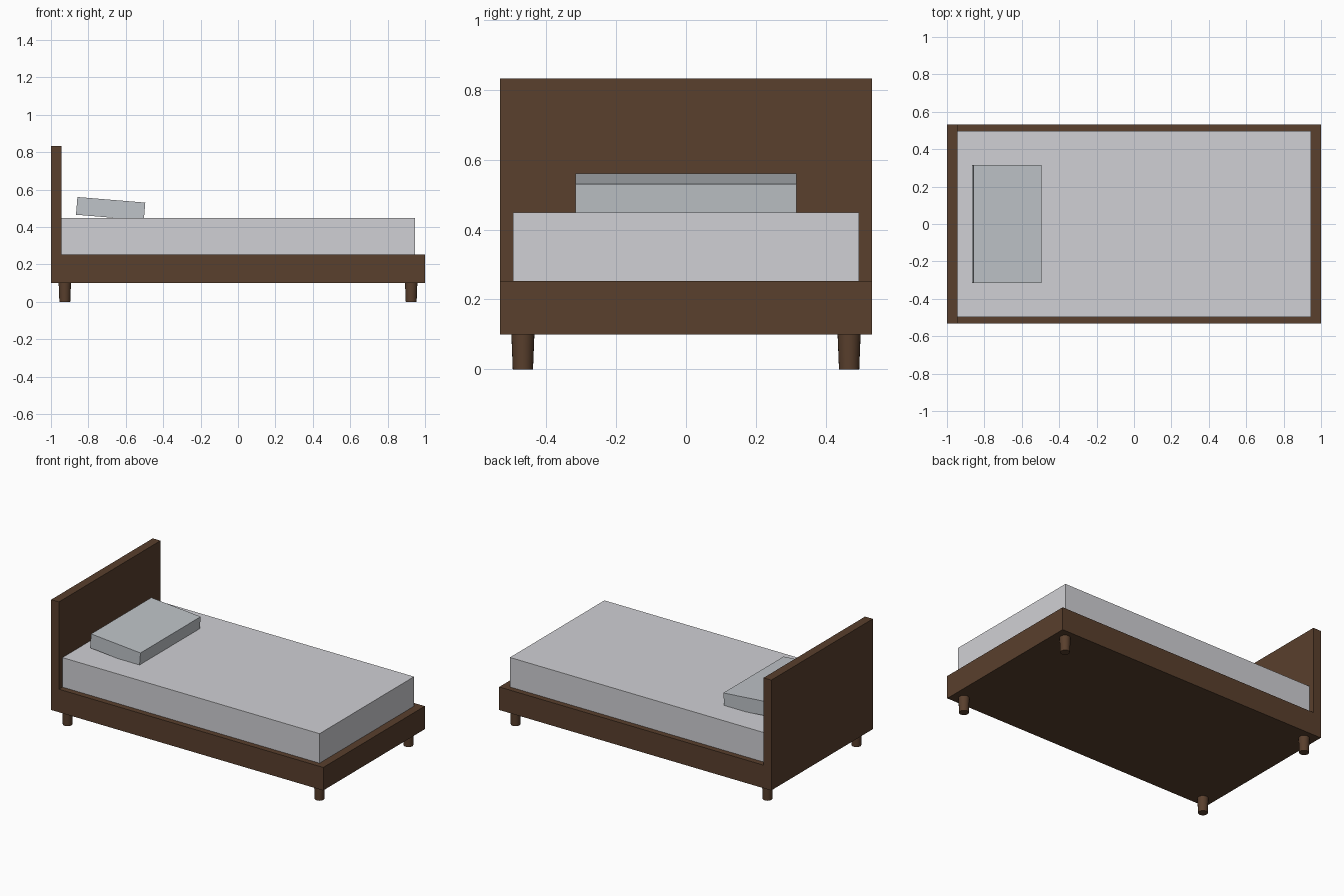
import bpy, bmesh, math

if "Cube" in bpy.data.objects:
    bpy.data.objects.remove(bpy.data.objects["Cube"])


def material(name, rgb):
    m = bpy.data.materials.new(name)
    m.diffuse_color = (*rgb, 1)
    m.use_nodes = True
    m.node_tree.nodes["Principled BSDF"].inputs["Base Color"].default_value = m.diffuse_color
    return m


WOOD = material("dark_wood", (0.1, 0.05, 0.026))
SHEET = material("sheet", (0.63, 0.63, 0.66))
LINEN = material("pillow_linen", (0.52, 0.55, 0.58))


def box(name, center, size, mat, tilt=0):
    bpy.ops.mesh.primitive_cube_add(size=1, location=center)
    ob = bpy.context.object
    ob.name = name
    ob.scale = size
    ob.rotation_euler.y = tilt
    ob.data.materials.append(mat)
    return ob


# Frame and headboard: one L-shaped side profile extruded across the width
HALF_W = 0.533
profile = [(-1, 0.1), (1, 0.1), (1, 0.253), (-0.943, 0.253), (-0.943, 0.833), (-1, 0.833)]
bm = bmesh.new()
face = bm.faces.new([bm.verts.new((x, -HALF_W, z)) for x, z in profile])
ext = bmesh.ops.extrude_face_region(bm, geom=[face])
bmesh.ops.translate(bm, vec=(0, 2 * HALF_W, 0),
                    verts=[v for v in ext["geom"] if isinstance(v, bmesh.types.BMVert)])
bmesh.ops.recalc_face_normals(bm, faces=bm.faces)
mesh = bpy.data.meshes.new("frame_with_headboard")
bm.to_mesh(mesh)
bm.free()
mesh.materials.append(WOOD)
bpy.context.collection.objects.link(bpy.data.objects.new("frame_with_headboard", mesh))

# Mattress and tilted pillow
box("mattress", (0.002, 0, 0.351), (1.89, 0.992, 0.196), SHEET)
box("pillow", (-0.681, 0, 0.498), (0.364, 0.632, 0.095), LINEN, math.radians(4.7))

# Four tapered round legs
for end, x in (("head", -0.926), ("foot", 0.926)):
    for side, y in (("front", -0.467), ("back", 0.467)):
        bpy.ops.mesh.primitive_cone_add(vertices=24, radius1=0.029, radius2=0.033,
                                        depth=0.1, location=(x, y, 0.05))
        leg = bpy.context.object
        leg.name = f"{end}_{side}_leg"
        leg.data.materials.append(WOOD)
        bpy.ops.object.shade_smooth_by_angle(angle=math.radians(30))
